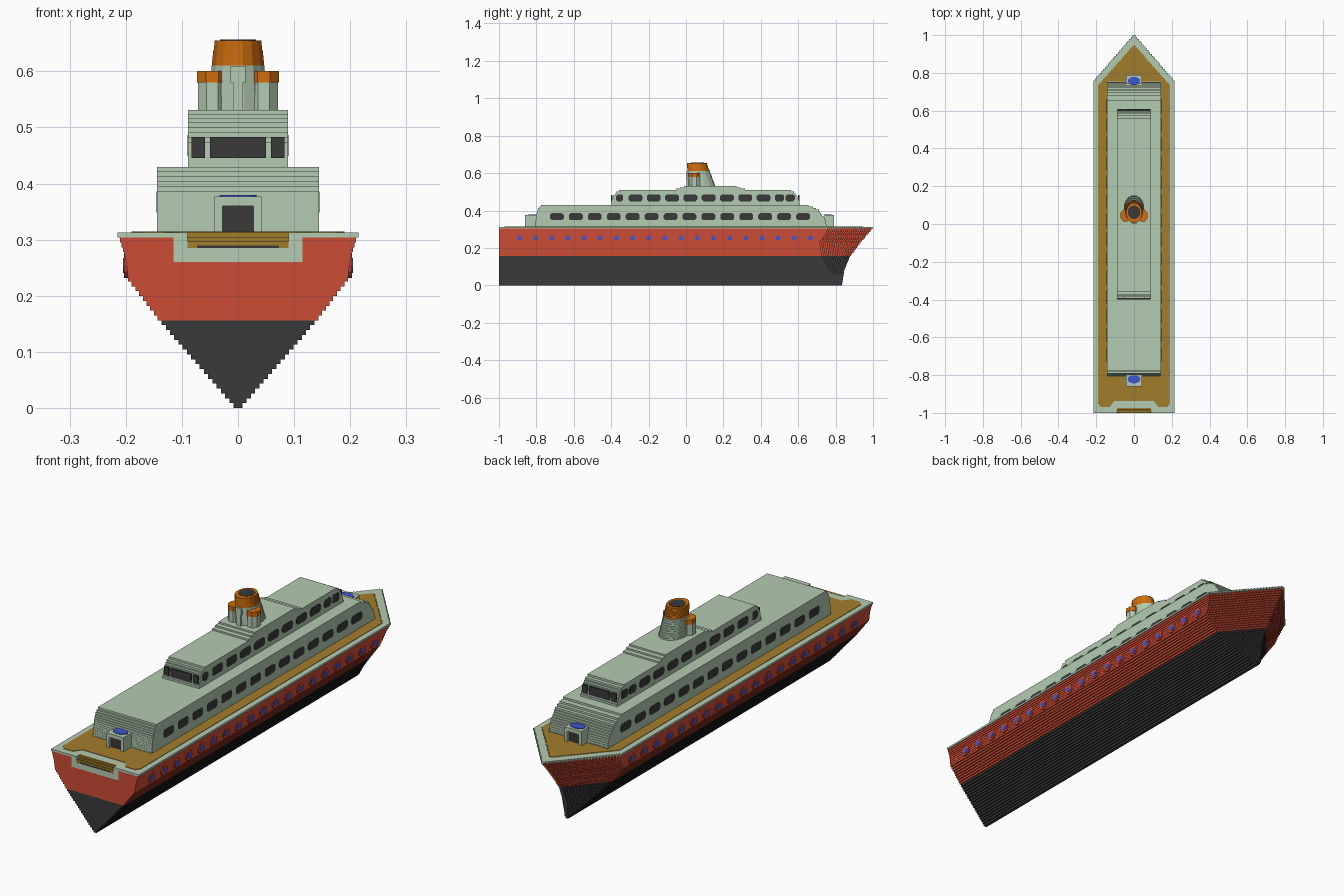
import bpy, bmesh, math

if "Cube" in bpy.data.objects:
    bpy.data.objects.remove(bpy.data.objects["Cube"])

U = 0.3125 / 36          # height of one terraced layer


def mat(name, rgb):
    m = bpy.data.materials.new(name)
    lin = [((c / 255 + 0.055) / 1.055) ** 2.4 if c > 10 else c / 255 / 12.92 for c in rgb]
    m.diffuse_color = (*lin, 1)
    m.use_nodes = True
    m.node_tree.nodes["Principled BSDF"].inputs["Base Color"].default_value = m.diffuse_color
    return m


GREEN = mat("pale green", (180, 203, 178))
RED = mat("hull red", (204, 76, 54))
DARK = mat("charcoal", (58, 58, 58))
WOOD = mat("deck brown", (162, 125, 44))
ORANGE = mat("funnel orange", (206, 110, 14))
BLUE = mat("blue", (62, 86, 210))


def lerp(table, z):
    """Piecewise linear lookup in [(z, value), ...]."""
    for (a, va), (b, vb) in zip(table, table[1:]):
        if z <= b:
            return va + (vb - va) * max(0, z - a) / (b - a)
    return table[-1][1]


def prism(bm, pts, z0, z1, index=0):
    lo = [bm.verts.new((x, y, z0)) for x, y in pts]
    hi = [bm.verts.new((x, y, z1)) for x, y in pts]
    n = len(pts)
    faces = [bm.faces.new(lo[::-1]), bm.faces.new(hi)]
    faces += [bm.faces.new((lo[i], lo[(i + 1) % n], hi[(i + 1) % n], hi[i])) for i in range(n)]
    for f in faces:
        f.material_index = index


def finish(name, bm, mats):
    bmesh.ops.recalc_face_normals(bm, faces=bm.faces[:])
    me = bpy.data.meshes.new(name)
    bm.to_mesh(me)
    bm.free()
    for m in mats:
        me.materials.append(m)
    ob = bpy.data.objects.new(name, me)
    bpy.context.collection.objects.link(ob)
    return ob


def rect(x0, x1, y0, y1):
    return [(x0, y0), (x1, y0), (x1, y1), (x0, y1)]


def ellipse(cx, cy, rx, ry, n=16):
    return [(cx + rx * math.cos(2 * math.pi * (i + .5) / n),
             cy + ry * math.sin(2 * math.pi * (i + .5) / n)) for i in range(n)]


def boxes(name, material, items):
    """Several axis-aligned boxes (x0, x1, y0, y1, z0, z1) as one part."""
    bm = bmesh.new()
    for x0, x1, y0, y1, z0, z1 in items:
        prism(bm, rect(x0, x1, y0, y1), z0, z1)
    return finish(name, bm, [material])


def ship_outline(w, start, tip, stern):
    """Plan outline with a stair-stepped bow; stern is the right-hand half."""
    n = max(2, math.ceil(w / U))
    right = list(stern)
    for i in range(n):
        x = w * (n - i) / n
        right += [(x, start + (tip - start) * i / n), (x, start + (tip - start) * (i + 1) / n)]
    return right + [(-x, y) for x, y in reversed(right)]


# Hull: terraced layers, dark below the waterline, green rim on top
WIDTH = [(0, .004), (.155, .139), (.23, .196), (.27, .201), (.305, .212)]
BOW = [(0, .834), (.08, .845), (.155, .875), (.23, .93), (.3125, 1)]
bm = bmesh.new()
for k in range(36):
    z = (k + .5) * U
    w = .215 if k == 35 else lerp(WIDTH, z)
    tip = lerp(BOW, z + U / 2)
    stern = [(w, -1)]
    if z > .257:
        stern = [(.115, -.94), (.115, -1), (w, -1)]
    prism(bm, ship_outline(w, tip - 1.16 * w, tip, stern), k * U, (k + 1) * U,
          0 if k < 18 else 1 if k < 35 else 2)
finish("hull", bm, [DARK, RED, GREEN])

# Deck planking
bm = bmesh.new()
prism(bm, ship_outline(.19, .73, .945, [(.105, -.937), (.13, -.97), (.175, -.97), (.19, -.95)]),
      .305, .3145)
finish("deck", bm, [WOOD])

# Stern boarding step
boxes("stern_step_frame", GREEN, [(-.115, .115, -1, -.94, .2605, .285),
                                  (-.115, -.09, -1, -.94, .285, .3125),
                                  (.09, .115, -1, -.94, .285, .3125),
                                  (-.09, .09, -.975, -.94, .285, .3125)])
boxes("stern_steps", WOOD, [(-.09, .09, y, -.974, .285, z)
                            for y, z in ((-.999, .297), (-.991, .305), (-.983, .313))])
boxes("stern_step_shadow_gap", DARK, [(-.073, .073, -1, -.99, .284, .29)])


# Cabins: layers whose ends follow a profile
def cabin(name, half, z0, z1, layers, aft, fore):
    bm = bmesh.new()
    h = (z1 - z0) / layers
    for k in range(layers):
        z = z0 + (k + .5) * h
        prism(bm, rect(-half, half, lerp(aft, z), lerp(fore, z)), z0 + k * h, z0 + (k + 1) * h)
    finish(name, bm, [GREEN])


cabin("lower_cabin", .144, .31, .43, 14,
      [(.31, -.808), (.38, -.80), (.41, -.79), (.43, -.77)],
      [(.31, .755), (.35, .745), (.40, .71), (.42, .675), (.43, .64)])
cabin("upper_cabin", .089, .43, .51, 9,
      [(.43, -.40), (.475, -.39), (.50, -.37), (.51, -.35)],
      [(.43, .61), (.475, .595), (.50, .575), (.51, .55)])
cabin("funnel_platform", .089, .51, .531, 3,
      [(.51, -.065), (.531, 0)], [(.51, .325), (.531, .26)])


# Side windows: chamfered plates on both sides
def side_windows(name, x, z, items, h=.037):
    bm = bmesh.new()
    for s in (-1, 1):
        for y, w in items:
            a, b, c = w / 2, h / 2, .009
            pts = [(a - c, -b), (a, -b + c), (a, b - c), (a - c, b),
                   (c - a, b), (-a, b - c), (-a, c - b), (c - a, -b)]
            v = [[bm.verts.new((s * xx, y + p, z + q)) for p, q in pts] for xx in (x - .004, x + .001)]
            bm.faces.new(v[0])
            bm.faces.new(v[1])
            for i in range(8):
                j = (i + 1) % 8
                bm.faces.new((v[0][i], v[0][j], v[1][j], v[1][i]))
    finish(name, bm, [DARK])


side_windows("lower_windows", .144, .367, [(-.69 + .1012 * i, .074) for i in range(14)])
side_windows("upper_windows", .089, .468, [(-.27 + .0978 * i, .074) for i in range(8)]
             + [(-.355, .038), (.50, .05), (.557, .05)])

# Windows on the two ends of the upper cabin
boxes("end_windows", DARK, [(x0, x1, y, y + .008, .446, .483)
                            for y in (-.4, .599)
                            for x0, x1 in ((-.05, .05), (-.083, -.059), (.059, .083))])

# Entrance porches at both ends, each with a dark door and blue roof panel
for label, wall, end, roof in (("aft", -.79, -.86, -.822), ("fore", .74, .79, .757)):
    y0, y1 = sorted((wall, end))
    d0, d1 = sorted((wall, end + math.copysign(.012, wall - end)))
    boxes(label + "_porch", GREEN, [(-.042, -.028, y0, y1, .31, .37), (.028, .042, y0, y1, .31, .37),
                                    (-.042, .042, y0, y1, .36, .377)])
    boxes(label + "_door", DARK, [(-.028, .028, d0, d1, .31, .36)])
    bm = bmesh.new()
    prism(bm, ellipse(0, roof, .034, .022, 12), .375, .380)
    finish(label + "_porch_roof_panel", bm, [BLUE])


# Portholes: red ring with a blue pane
def portholes(name, r, x0, x1, material):
    bm = bmesh.new()
    for s in (-1, 1):
        for i in range(19):
            c = bmesh.ops.create_cone(bm, cap_ends=True, segments=12, radius1=r, radius2=r, depth=x1 - x0)
            for v in c["verts"]:
                x, y, z = v.co
                v.co = (s * (z + (x0 + x1) / 2), y - .89 + .0864 * i, x + .254)
    finish(name, bm, [material])


portholes("porthole_rings", .022, .188, .2035, RED)
portholes("porthole_panes", .013, .19, .205, BLUE)

# Main funnel: raked oval stack with an orange top
bm = bmesh.new()
N = 14
for k in range(N):
    t, h = k / (N - 1), .125 / N
    prism(bm, ellipse(0, .085 - .027 * t, .056 - .013 * t, .072 - .018 * t),
          .53 + k * h, .53 + (k + 1) * h, 1 if k >= 9 else 0)
finish("funnel", bm, [GREEN, ORANGE])
bm = bmesh.new()
prism(bm, ellipse(0, .062, .033, .036), .65, .6565)
finish("funnel_mouth", bm, [DARK])

# Twin side stacks and the rear pipe
bm = bmesh.new()
for s in (-1, 1):
    for z0, z1, r, i in ((.53, .58, .027, 0), (.58, .601, .029, 1)):
        prism(bm, ellipse(s * .046, .045, r, r + .004, 8), z0, z1, i)
finish("side_stacks", bm, [GREEN, ORANGE])
boxes("rear_pipe", GREEN, [(-.009, .009, .004, .03, .53, .58), (-.013, .013, .002, .03, .58, .61)])
